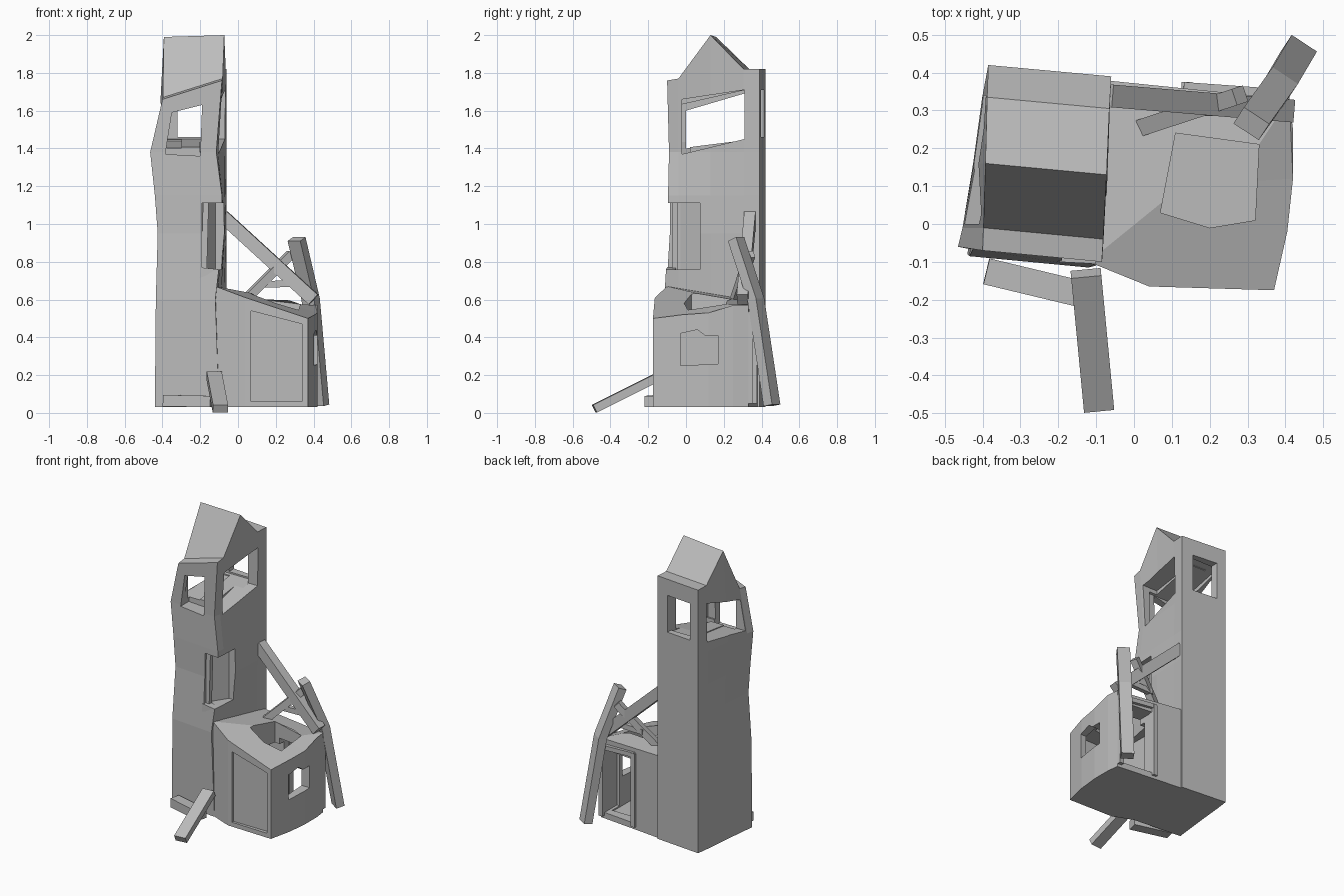
import bpy, bmesh
from mathutils import Vector

cube = bpy.data.objects.get("Cube")
if cube:
    bpy.data.objects.remove(cube, do_unlink=True)

stone = bpy.data.materials.new("plain grey")
stone.use_nodes = True
GREY = (0.5, 0.5, 0.5, 1)
stone.diffuse_color = GREY
stone.node_tree.nodes["Principled BSDF"].inputs["Base Color"].default_value = GREY


def loft(name, rings, cap_quads=False):
    """Solid skinned through rings of points; the top can be a strip of quads."""
    bm = bmesh.new()
    rows = [[bm.verts.new(p) for p in ring] for ring in rings]
    n = len(rows[0])
    for a, b in zip(rows, rows[1:]):
        for i in range(n):
            j = (i + 1) % n
            bm.faces.new((a[i], a[j], b[j], b[i]))
    bm.faces.new(rows[0][::-1])
    top = rows[-1]
    if cap_quads:
        for i in range(n // 2 - 1):
            bm.faces.new((top[i], top[i + 1], top[n - 2 - i], top[n - 1 - i]))
    else:
        bm.faces.new(top)
    bmesh.ops.recalc_face_normals(bm, faces=bm.faces[:])
    mesh = bpy.data.meshes.new(name)
    bm.to_mesh(mesh)
    bm.free()
    mesh.materials.append(stone)
    obj = bpy.data.objects.new(name, mesh)
    bpy.context.collection.objects.link(obj)
    return obj


def prism(axis, outline, lo, hi):
    """Outline in the two other axes, extruded along the given one."""
    def place(p, t):
        q = list(p)
        q.insert("xyz".index(axis), t)
        return q
    return loft("cutter", [[place(p, t) for p in outline] for t in (lo, hi)])


def rect(a0, a1, b0, b1):
    return [(a0, b0), (a1, b0), (a1, b1), (a0, b1)]


def cut(target, *cutters):
    bpy.context.view_layer.objects.active = target
    for cutter in cutters:
        cutter.hide_render = True
        mod = target.modifiers.new("cut", 'BOOLEAN')
        mod.operation, mod.solver, mod.object = 'DIFFERENCE', 'EXACT', cutter
        bpy.ops.object.modifier_apply(modifier=mod.name)
        bpy.data.objects.remove(cutter, do_unlink=True)


def beam(name, path, width, height):
    pts = [Vector(p) for p in path]
    flat = pts[-1] - pts[0]
    side = flat.cross(Vector((0, 0, 1))).normalized() * width / 2
    rings = []
    for i, p in enumerate(pts):
        d = pts[min(i + 1, len(pts) - 1)] - pts[max(i - 1, 0)]
        up = side.cross(d).normalized() * height / 2
        rings.append([p + side + up, p - side + up, p - side - up, p + side - up])
    return loft(name, rings)


# Tower: crooked walls with five stations along each side
def tower_ring(xl, xr, front, zl, zr):
    ys = [front, -0.01, 0.16, 0.335, 0.42]
    blend = [1, 0.85, 0.5, 0.2, 0]
    right, left = [], []
    for y, b, a, c in zip(ys, blend, zl, zr):
        left.append((xl * b - 0.385 * (1 - b), y, a))
        right.append((xr * b - 0.06 * (1 - b), y - 0.03, c))
    return right + left[::-1]


levels = [(0.03, -0.44, -0.1, -0.08), (0.6, -0.435, -0.12, -0.085),
          (0.95, -0.425, -0.08, -0.065), (1.15, -0.44, -0.085, -0.065),
          (1.38, -0.465, -0.115, -0.06)]
rings = [tower_ring(xl, xr, y, [z] * 5, [z] * 5) for z, xl, xr, y in levels]
rings.append(tower_ring(-0.4, -0.085, -0.07,
                        [1.66, 1.67, 1.99, 1.82, 1.82], [1.76, 1.77, 2.0, 1.82, 1.82]))
tower = loft("tower", rings, cap_quads=True)

# Belfry room, its four openings and the broken corner window
cut(tower,
    prism("x", [(-0.035, 1.4), (0.36, 1.45), (0.36, 1.72), (-0.035, 1.63)], -0.375, -0.14),
    prism("x", [(-0.02, 1.37), (0.31, 1.45), (0.31, 1.71), (-0.02, 1.66)], -0.2, 0),
    prism("x", [(0, 1.4), (0.34, 1.44), (0.34, 1.7), (0, 1.6)], -0.6, -0.3),
    prism("y", [(-0.385, 1.37), (-0.2, 1.36), (-0.19, 1.63), (-0.35, 1.59)], -0.2, 0.02),
    prism("y", rect(-0.32, -0.14, 1.46, 1.71), 0.3, 0.5),
    prism("z", [(-0.19, -0.2), (0, -0.2), (0, 0.075), (-0.12, 0.075), (-0.19, -0.03)], 0.76, 1.11))

# Corner window frame
beam("window_sill", [(-0.2, -0.075, 0.73), (-0.105, -0.08, 0.72)], 0.05, 0.08)
beam("window_post", [(-0.18, -0.06, 0.75), (-0.17, -0.06, 1.12)], 0.03, 0.03)

# Annex with an uneven broken top
plan = [(-0.12, -0.1, 0.67), (0.04, -0.165, 0.61), (0.37, -0.175, 0.5),
        (0.405, -0.02, 0.52), (0.42, 0.12, 0.53), (0.42, 0.25, 0.57),
        (0.41, 0.33, 0.57), (-0.08, 0.38, 0.59), (-0.12, 0.15, 0.66)]
annex = loft("annex", [[(x, y, 0.03) for x, y, z in plan], plan])
hole = [(0.07, 0.03), (0.2, -0.01), (0.32, 0.01), (0.33, 0.21), (0.11, 0.24)]
cut(annex,
    prism("z", rect(0.04, 0.36, -0.12, 0.28), 0.06, 0.46),
    prism("z", hole, 0.3, 0.8),
    prism("x", [(-0.03, 0.25), (0.17, 0.26), (0.17, 0.41), (0.1, 0.41), (0.06, 0.44), (-0.03, 0.42)], 0.3, 0.5),
    prism("y", [(0.07, 0.06), (0.34, 0.06), (0.34, 0.47), (0.07, 0.54)], -0.2, -0.15),
    prism("y", rect(0.15, 0.38, 0.07, 0.5), 0.2, 0.5))

# Back door frame
for name, a, b in (("left_jamb", (0.395, 0.335, 0.05), (0.395, 0.335, 0.53)),
                   ("right_jamb", (0.14, 0.355, 0.05), (0.141, 0.355, 0.55)),
                   ("lintel", (0.13, 0.355, 0.54), (0.41, 0.335, 0.52))):
    if "jamb" in name:
        cx, cy = a[:2]
        loft(name, [[(x, y, z) for x, y in rect(cx - 0.015, cx + 0.015, cy - 0.02, cy + 0.02)]
                    for z in (a[2], b[2])])
    else:
        beam(name, [a, b], 0.04, 0.03)

# Fallen timbers
beam("leaning_post", [(0.31, 0.265, 0.92), (0.385, 0.37, 0.6), (0.435, 0.455, 0.04)], 0.08, 0.055)
beam("long_brace", [(-0.08, 0.34, 1.04), (0.4, 0.3, 0.6)], 0.06, 0.07)
beam("short_brace", [(0.02, 0.255, 0.58), (0.28, 0.34, 0.84)], 0.045, 0.045)
beam("cross_rail", [(0.11, 0.3, 0.68), (0.32, 0.3, 0.685)], 0.03, 0.035)
beam("front_timber", [(-0.127, -0.13, 0.2), (-0.093, -0.485, 0.022)], 0.08, 0.045)
beam("ground_plank", [(-0.39, -0.125, 0.065), (-0.14, -0.185, 0.06)], 0.07, 0.06)
